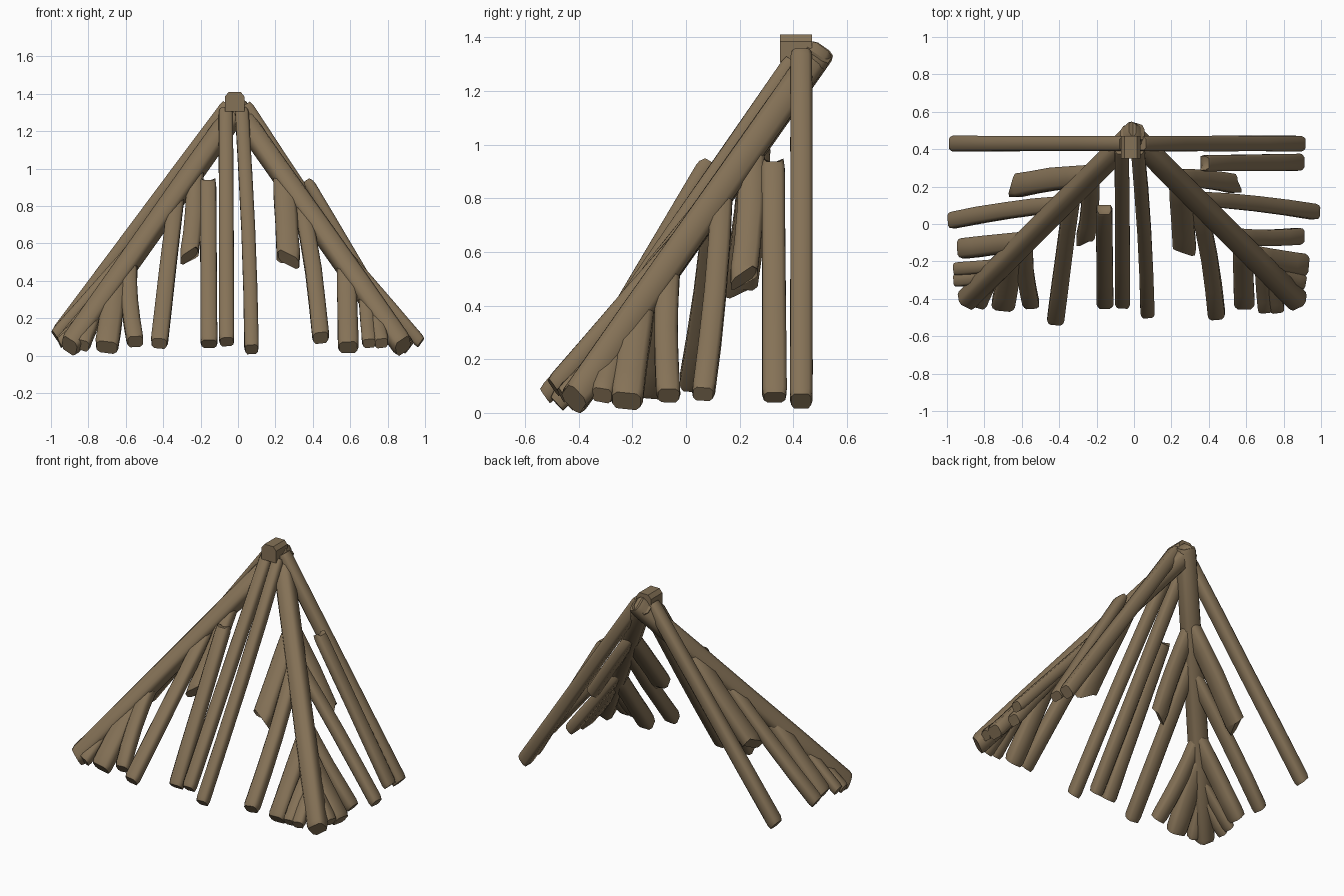
import bpy, bmesh, math, random
from mathutils import Vector

if "Cube" in bpy.data.objects:
    bpy.data.objects.remove(bpy.data.objects["Cube"])
random.seed(4)

bark = bpy.data.materials.new("brown_bark")
bark.diffuse_color = (0.235, 0.168, 0.095, 1)
bark.use_nodes = True
bark.node_tree.nodes["Principled BSDF"].inputs["Base Color"].default_value = bark.diffuse_color
# chamfered square section shared by all the logs
SECTION = [(1, .55), (.68, .98), (-.68, .98), (-1, .55), (-1, -.55), (-.68, -.98), (.68, -.98), (1, -.55)]
SIDES = len(SECTION)


def log(name, low, high, r, axis='X', flat=1.0, bend=0.0, ends="cc", taper=0.95, extra=0.02):
    """Bent log from low to high. ends: c = clean cut, s = split, p / q = pointed to + / - side."""
    a, b = Vector(low), Vector(high)
    d = (b - a).normalized()
    a -= d * extra
    hint = Vector((1, 0, 0)) if axis == 'X' else Vector((0, 1, 0))
    u = (hint - d * hint.dot(d)).normalized()
    v = d.cross(u)
    e = min(0.025 / (b - a).length, 0.1)
    stops = [0, e, 0.25, 0.5, 0.75, 1 - e, 1]
    bm = bmesh.new()
    rings = []
    for i, t in enumerate(stops):
        c = a.lerp(b, t) + u * (bend * math.sin(math.pi * t))
        rad = r * (1 + (taper - 1) * t)
        last = i in (0, len(stops) - 1)
        kind = ends[0 if i < 2 else 1]
        if last:
            rad *= 0.88
        ring = []
        for x, y in SECTION:
            wob = 1 + random.uniform(-0.03, 0.03)
            q = (u * x + v * y * flat) * rad * wob
            p = c + q
            out = -d if i == 0 else d
            if i < 2:                       # feet are cut on a slight slant
                p += d * q.z * 0.4
            if last and kind == 's':
                p += out * (abs(x) - 0.8) * 0.06
            elif last and kind in 'pq':
                p += out * (x if kind == 'p' else -x) * 0.04
            ring.append(bm.verts.new(p))
        rings.append(ring)
    for r0, r1 in zip(rings, rings[1:]):
        for k in range(SIDES):
            bm.faces.new((r0[k], r0[(k + 1) % SIDES], r1[(k + 1) % SIDES], r1[k]))
    for ring in (rings[0], rings[-1]):
        m = bm.verts.new(sum((q.co for q in ring), Vector()) / SIDES)
        for k in range(SIDES):
            bm.faces.new((ring[k], ring[(k + 1) % SIDES], m))
    bmesh.ops.recalc_face_normals(bm, faces=bm.faces)
    me = bpy.data.meshes.new(name)
    bm.to_mesh(me)
    bm.free()
    me.materials.append(bark)
    ob = bpy.data.objects.new(name, me)
    bpy.context.collection.objects.link(ob)
    bpy.ops.object.select_all(action='DESELECT')
    ob.select_set(True)
    bpy.context.view_layer.objects.active = ob
    bpy.ops.object.shade_smooth_by_angle(angle=math.radians(58))
    return ob


# two diagonal corner beams meeting at the peak
BEAMS = {-1: (Vector((-0.9, -0.41, 0.055)), Vector((0.015, 0.5, 1.345))),
         1: (Vector((0.88, -0.415, 0.055)), Vector((-0.03, 0.495, 1.345)))}
for s, (lo, hi) in BEAMS.items():
    log("left_beam" if s < 0 else "right_beam", lo, hi, 0.055, taper=1, extra=0.005)


def on_beam(x):
    """Point just under the beam above this x."""
    lo, hi = BEAMS[-1 if x < 0 else 1]
    return lo.lerp(hi, (x - lo.x) / (hi.x - lo.x)) - Vector((0, 0, 0.01))


# front logs: foot, head (x on the beam or a free point), radius, flat, bend, ends
front = [
    ((-0.83, -0.42, 0.07), -0.77, 0.045, 0.8, 0, "cc"),
    ((-0.70, -0.43, 0.06), -0.65, 0.062, 0.7, 0, "cc"),
    ((-0.55, -0.42, 0.09), -0.58, 0.045, 0.9, -0.015, "cc"),
    ((-0.42, -0.51, 0.08), -0.33, 0.045, 0.8, 0, "cc"),
    ((-0.26, -0.07, 0.55), -0.23, 0.048, 0.8, 0.01, "qc"),
    ((-0.155, -0.42, 0.08), (-0.16, 0.08, 0.93), 0.045, 0.8, 0, "cs"),
    ((-0.06, -0.42, 0.09), (-0.065, 0.40, 1.31), 0.04, 0.9, 0, "cc"),
    ((0.072, -0.47, 0.05), (0.02, 0.40, 1.31), 0.038, 1, 0.008, "cc"),
    ((0.27, -0.12, 0.53), 0.245, 0.062, 0.7, 0, "pc"),
    ((0.44, -0.48, 0.11), 0.34, 0.045, 0.9, 0.012, "cc"),
    ((0.59, -0.42, 0.06), 0.58, 0.055, 0.8, 0, "cc"),
    ((0.70, -0.45, 0.08), 0.68, 0.038, 0.8, 0, "cc"),
    ((0.765, -0.45, 0.08), 0.73, 0.038, 0.8, 0, "cc"),
]
# side logs, same layout, leaning in from the left and right
side = [
    ((-0.955, 0.43, 0.125), (-0.05, 0.43, 1.34), 0.042, 1, 0, "cc"),
    ((-0.62, 0.205, 0.49), -0.23, 0.062, 0.7, 0.01, "qc"),
    ((-0.965, 0.02, 0.12), -0.38, 0.045, 0.8, 0.01, "cc"),
    ((-0.91, -0.13, 0.10), -0.58, 0.055, 0.8, 0, "cc"),
    ((-0.94, -0.24, 0.09), -0.71, 0.036, 0.8, 0, "cc"),
    ((-0.94, -0.30, 0.08), -0.77, 0.036, 0.8, 0, "cc"),
    ((0.88, 0.43, 0.06), (0.035, 0.43, 1.34), 0.042, 1, 0, "cc"),
    ((0.88, 0.33, 0.075), (0.375, 0.325, 0.93), 0.045, 0.7, 0, "cs"),
    ((0.53, 0.215, 0.52), 0.22, 0.05, 0.7, 0.01, "qc"),
    ((0.965, 0.065, 0.085), 0.33, 0.042, 0.8, 0.01, "cc"),
    ((0.88, -0.065, 0.08), 0.53, 0.045, 0.8, -0.01, "cc"),
    ((0.90, -0.22, 0.06), 0.64, 0.06, 0.7, 0, "cc"),
    ((0.89, -0.31, 0.08), 0.73, 0.042, 0.8, 0, "cc"),
]
for label, axis, rows in (("front_log", 'X', front), ("side_log", 'Y', side)):
    for foot, head, r, flat, bend, ends in rows:
        top = on_beam(head) if isinstance(head, float) else head
        log(label, foot, top, r, axis, flat, bend, ends)

# short block at the peak: chamfered square profile pushed along y
bm = bmesh.new()
prof = [(-0.07, 1.305), (0.035, 1.305), (0.035, 1.385), (0.015, 1.41), (-0.05, 1.41), (-0.07, 1.385)]
f = bm.faces.new([bm.verts.new((x, 0.35, z)) for x, z in prof])
ext = bmesh.ops.extrude_face_region(bm, geom=[f])
for q in ext["geom"]:
    if isinstance(q, bmesh.types.BMVert):
        q.co.y = 0.47
bm.faces.new([q for q in f.verts]) if not f.is_valid else None
bmesh.ops.recalc_face_normals(bm, faces=bm.faces)
me = bpy.data.meshes.new("peak_block")
bm.to_mesh(me)
bm.free()
me.materials.append(bark)
bpy.context.collection.objects.link(bpy.data.objects.new("peak_block", me))
